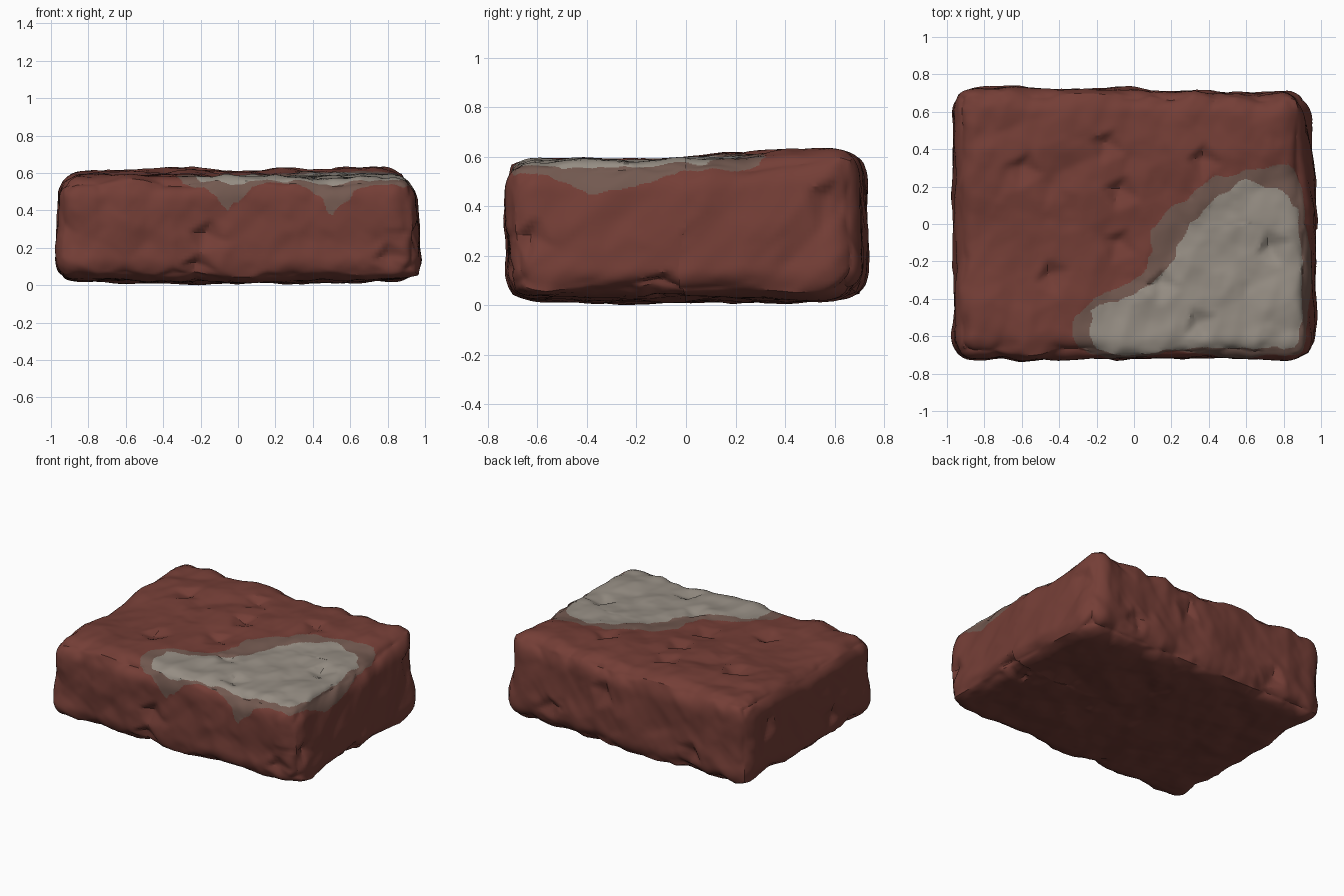
import bpy, bmesh, math, random
from mathutils import Vector, Euler, noise

random.seed(4)
default = bpy.data.objects.get("Cube")
if default:
    bpy.data.objects.remove(default, do_unlink=True)


def material(name, rgb):
    m = bpy.data.materials.new(name)
    m.use_nodes = True
    m.diffuse_color = (*rgb, 1)
    m.node_tree.nodes["Principled BSDF"].inputs["Base Color"].default_value = (*rgb, 1)
    return m


def clamp(v, lo=0, hi=1):
    return max(lo, min(hi, v))


def inside(u, v, outline):
    hit = False
    for (ax, ay), (bx, by) in zip(outline, outline[1:] + outline[:1]):
        if (ay > v) != (by > v) and u < ax + (v - ay) * (bx - ax) / (by - ay):
            hit = not hit
    return hit


# Patch outlines, unfolded over the front and right edges of the block
stain = [(-.33, -.52), (-.22, -.4), (0, -.3), (.08, -.2), (.1, -.02), (.25, .12),
         (.42, .24), (.6, .28), (.83, .33), (.93, .2), (.96, -.05), (1.05, -.2),
         (1.06, -.4), (.97, -.55), (.93, -.74), (.75, -.74), (.62, -.78), (.52, -.91),
         (.4, -.76), (.22, -.7), (.08, -.75), (-.05, -.9), (-.13, -.8), (-.3, -.69)]
bare = [(-.24, -.6), (-.22, -.45), (0, -.38), (.1, -.33), (.2, -.2), (.3, 0),
        (.45, .15), (.6, .23), (.8, .17), (.88, .08), (.91, -.2), (.91, -.5),
        (.87, -.67), (.62, -.68), (.5, -.71), (.35, -.68), (.1, -.7),
        (-.05, -.73), (-.2, -.68)]

# Block: a gridded box with rounded edges
half = Vector((.965, .72, .285))
middle = .315
radius = .125
bm = bmesh.new()
bmesh.ops.create_cube(bm, size=2)
for axis, cuts in enumerate((99, 75, 31)):
    along = [e for e in bm.edges
             if abs(e.verts[0].co[axis] - e.verts[1].co[axis]) > 1]
    bmesh.ops.subdivide_edges(bm, edges=along, cuts=cuts, use_grid_fill=True)

# Hewn facets: random heights joined by flat planes over a tilted lattice
tilt = Euler((.5, .7, .4)).to_matrix()
heights = {}


def facets(p, cell):
    q = tilt @ p / cell
    corner = [math.floor(c) for c in q]
    frac = [q[i] - corner[i] for i in range(3)]
    total, left = 0, 1
    for i in sorted(range(3), key=lambda k: -frac[k]) + [None]:
        step = frac[i] if i is not None else 0
        key = (cell, *corner)
        if key not in heights:
            heights[key] = random.uniform(-1, 1)
        total += heights[key] * (left - step)
        left = step
        if i is not None:
            corner[i] += 1
    return total


# Chips: small wedges with one steep side
chips = [((x, y, half.z), 2) for x, y in
         ((-.62, .35), (-.17, .48), (.35, .4), (-.1, .23), (-.1, -.05),
          (.11, -.28), (.3, -.52), (.7, -.1), (-.5, -.25))]
chips += [((x, -half.y, z), 1) for x, z in ((-.2, .02), (.75, -.12), (-.25, -.16))]
chips += [((half.x, y, z), 0) for y, z in ((-.13, -.2), (.58, .17), (-.66, .02))]
chips += [((-half.x, y, z), 0) for y, z in ((.4, .1), (-.3, -.1))]
chips += [((x, half.y, z), 1) for x, z in ((-.6, -.1), (.1, .12), (.55, -.05))]
wedges = [(Vector(c), axis, random.uniform(-1.3, -.2)) for c, axis in chips]


def wedge_depth(p):
    depth = 0
    for centre, axis, angle in wedges:
        d = p - centre
        if d.length > .2:
            continue
        a, b = [d[i] for i in range(3) if i != axis]
        s = a * math.cos(angle) + b * math.sin(angle)
        t = b * math.cos(angle) - a * math.sin(angle)
        slope = min(s / .04, (.15 - s) / .11, 1 - abs(t) / .08)
        depth = max(depth, .035 * slope)
    return depth


# Worn surface, with the block's uneven overall shape
for v in bm.verts:
    p = Vector([v.co[i] * half[i] for i in range(3)])
    core = Vector([clamp(p[i], radius - half[i], half[i] - radius) for i in range(3)])
    n = (p - core).normalized()
    edge = 1 - max(abs(c) for c in n)
    bump = .012 * noise.noise(p * 2.7 + Vector((3, 1, 7)))
    bump += (.015 + .06 * edge) * facets(p, .17)
    bump += .007 * facets(p, .09)
    x, y, z = core + n * (radius + bump - wedge_depth(p))
    # Right side leans out downward and narrows to the back
    if x > 0:
        x -= x * (.05 * max(0, y / .7) + .028 * z / half.z)
    if y > 0:
        y -= .03 * max(0, x)
    # Raised back and sagging underside
    if z > 0:
        z += .035 * clamp(y / .4) * z / half.z
    else:
        z -= .02 * min(1, x * x + y * y) * z / half.z
    v.co = x, y, z + middle

# Rest the lowest point on the ground
lowest = min(v.co.z for v in bm.verts)
bmesh.ops.translate(bm, vec=(0, 0, -lowest), verts=bm.verts)


def patch_colour(c):
    if c.z < .3:
        return 0
    drop = max(0, .57 - c.z)
    u = c.x + (drop if c.x > .86 else 0) + .025 * noise.noise(c * 14)
    w = c.y - (drop if c.y < -.6 else 0) + .025 * noise.noise(c * 14 + Vector((5, 5, 5)))
    return 2 if inside(u, w, bare) else 1 if inside(u, w, stain) else 0


# Cut the faces on the patch borders finer, then colour by patch
border = {e for f in bm.faces
          if len({patch_colour(v.co) for v in f.verts}) > 1 for e in f.edges}
bmesh.ops.subdivide_edges(bm, edges=list(border), cuts=2, use_grid_fill=True)
for f in bm.faces:
    f.material_index = patch_colour(f.calc_center_median())

mesh = bpy.data.meshes.new("worn_block")
bm.to_mesh(mesh)
bm.free()
for name, rgb in (("brick_red", (.175, .048, .037)), ("faded_brown", (.17, .1, .08)),
                  ("stone_grey", (.305, .27, .23))):
    mesh.materials.append(material(name, rgb))
block = bpy.data.objects.new("worn_block", mesh)
bpy.context.collection.objects.link(block)
for o in bpy.context.selected_objects:
    o.select_set(False)
block.select_set(True)
bpy.context.view_layer.objects.active = block
bpy.ops.object.shade_smooth_by_angle(angle=math.radians(30))
